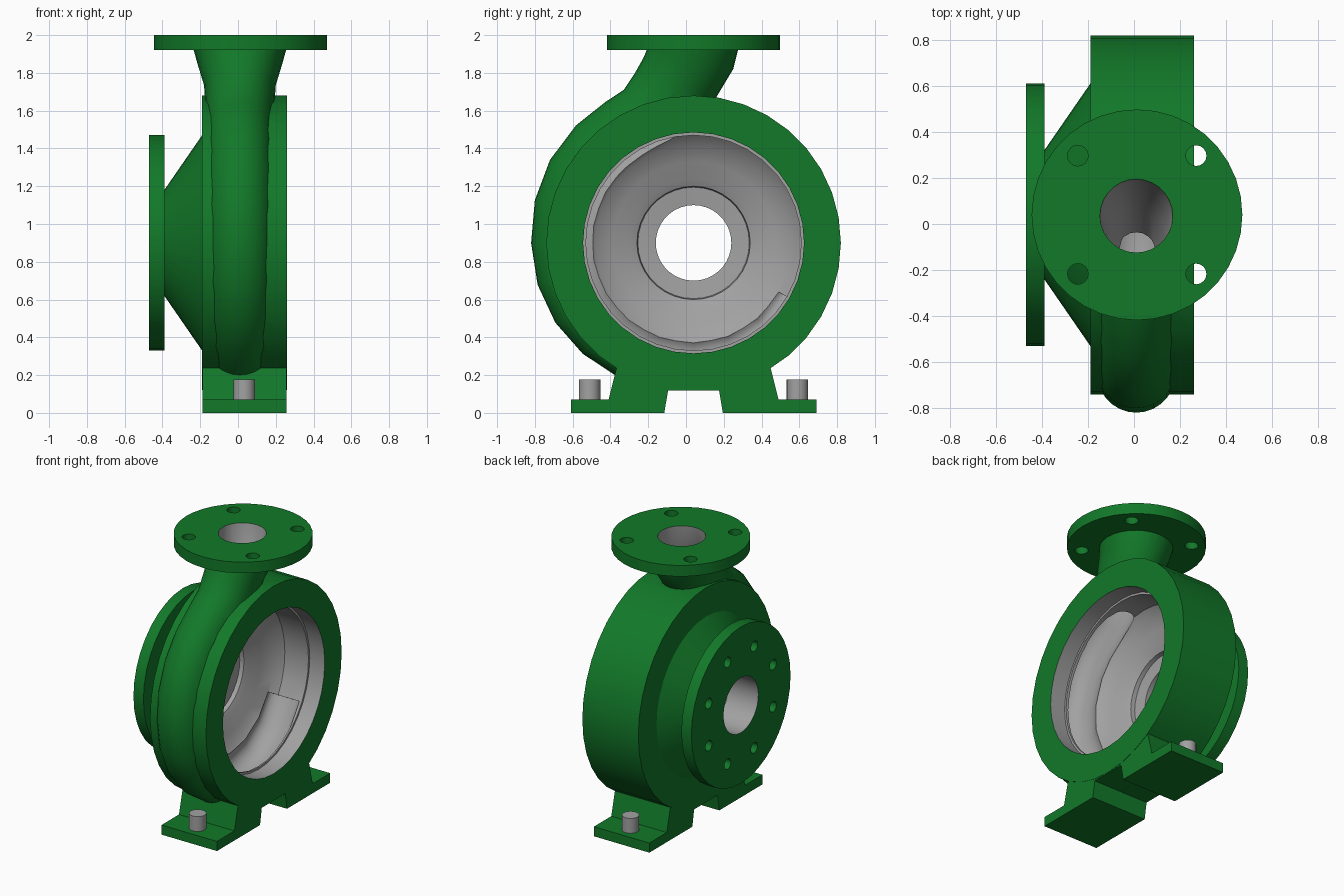
import bpy, bmesh, math
from mathutils import Vector

if "Cube" in bpy.data.objects:
    bpy.data.objects.remove(bpy.data.objects["Cube"])

CY, CZ = 0.04, 0.90          # axis of the casing (runs along x)
N = 36


def material(name, rgb):
    m = bpy.data.materials.new(name)
    m.diffuse_color = (*rgb, 1)
    m.use_nodes = True
    m.node_tree.nodes["Principled BSDF"].inputs["Base Color"].default_value = m.diffuse_color
    return m


GREEN = material("green paint", (0.006, 0.19, 0.022))
GREY = material("bare metal grey", (0.36, 0.36, 0.36))


def loft(name, rings, mat=0):
    """Closed solid skinned over rings of equal length."""
    me = bpy.data.meshes.new(name)
    bm = bmesh.new()
    vs = [[bm.verts.new(p) for p in ring] for ring in rings]
    n = len(vs[0])
    for a, b in zip(vs, vs[1:]):
        for i in range(n):
            j = (i + 1) % n
            bm.faces.new((a[i], a[j], b[j], b[i]))
    bm.faces.new(vs[0])
    bm.faces.new(vs[-1])
    bmesh.ops.recalc_face_normals(bm, faces=bm.faces)
    for f in bm.faces:
        f.material_index = mat
    bm.to_mesh(me)
    bm.free()
    me.materials.append(GREEN)
    me.materials.append(GREY)
    ob = bpy.data.objects.new(name, me)
    bpy.context.collection.objects.link(ob)
    return ob


def ellipse(c, u, v, n=N):
    c, u, v = Vector(c), Vector(u), Vector(v)
    return [c + u * math.cos(2 * math.pi * i / n) + v * math.sin(2 * math.pi * i / n)
            for i in range(n)]


def lathe_x(name, profile, mat=0, y=CY, z=CZ, n=N):
    return loft(name, [ellipse((x, y, z), (0, r, 0), (0, 0, r), n) for x, r in profile], mat)


def cylinder_z(name, x, y, r, z0, z1, mat=0, n=N):
    return loft(name, [ellipse((x, y, z), (r, 0, 0), (0, r, 0), n) for z in (z0, z1)], mat)


def polar(deg, r):
    a = math.radians(deg)
    return CY + r * math.cos(a), CZ + r * math.sin(a)


def channel(name, sections, mat=0, cx=0.01):
    """Elliptical tube; each section is (outer point, inner point, half width in x)."""
    rings = []
    for (oy, oz), (iy, iz), hx in sections:
        c = (cx, (oy + iy) / 2, (oz + iz) / 2)
        rings.append(ellipse(c, (0, (oy - iy) / 2, (oz - iz) / 2), (hx, 0, 0), 28))
    return loft(name, rings, mat)


def combine(base, tool, op):
    mod = base.modifiers.new("cut", 'BOOLEAN')
    mod.operation, mod.solver, mod.object = op, 'EXACT', tool
    bpy.context.view_layer.objects.active = base
    bpy.ops.object.modifier_apply(modifier=mod.name)
    bpy.data.objects.remove(tool)


def smooth(ob):
    bpy.ops.object.select_all(action='DESELECT')
    ob.select_set(True)
    bpy.context.view_layer.objects.active = ob
    bpy.ops.object.shade_smooth_by_angle(angle=math.radians(32))


# Casing: suction flange, cone and drum in one turned profile
casing = lathe_x("pump_casing", [(-0.47, 0.57), (-0.39, 0.57), (-0.39, 0.28),
                                 (-0.19, 0.57), (-0.19, 0.78), (0.26, 0.78)])

# Volute bulge growing round the drum and turning up into the outlet neck
bulge = [(polar(a, r), polar(a, 0.52), 0.17) for a, r in
         [(268, 0.77), (254, 0.795), (240, 0.815), (225, 0.83), (210, 0.845), (195, 0.855),
          (180, 0.86), (165, 0.87), (150, 0.878), (135, 0.88), (122, 0.88)]]
bulge += [((-0.33, 1.71), (0.0, 1.48), 0.18), ((-0.27, 1.80), (0.16, 1.67), 0.19),
          ((-0.225, 1.88), (0.25, 1.82), 0.225), ((-0.20, 1.94), (0.28, 1.94), 0.25)]
combine(casing, channel("volute", bulge), 'UNION')

# Outlet flange
combine(casing, cylinder_z("outlet_flange", 0.013, CY, 0.458, 1.92, 2.0), 'UNION')

# Feet: one mirrored profile swept across the casing
half = [(0.135, 0.118), (0.155, 0), (0.65, 0), (0.65, 0.07), (0.45, 0.07), (0.40, 0.27)]
outline = half + [(-y, z) for y, z in reversed(half)]
combine(casing, loft("feet", [[(x, CY + y, z) for y, z in outline]
                              for x in (-0.188, 0.258)]), 'UNION')

# Machined interior: impeller chamber and suction bore
combine(casing, lathe_x("chamber_cutter", [
    (0.30, 0.585), (0.14, 0.585), (0.14, 0.57), (-0.05, 0.57), (-0.10, 0.52), (-0.14, 0.43),
    (-0.17, 0.34), (-0.19, 0.30), (-0.22, 0.295), (-0.23, 0.20), (-0.50, 0.20)], 1), 'DIFFERENCE')

# Flow passage from the chamber to the outlet
passage = [(polar(a, r), polar(a, 0.48), 0.12) for a, r in
           [(330, 0.61), (310, 0.64), (290, 0.67), (270, 0.69), (250, 0.71), (230, 0.735),
            (210, 0.755), (190, 0.775), (170, 0.79), (150, 0.80), (135, 0.80), (122, 0.80)]]
passage += [((-0.29, 1.63), (-0.05, 1.44), 0.12), ((-0.20, 1.76), (0.08, 1.65), 0.13),
            ((-0.14, 1.89), (0.17, 1.85), 0.15), ((-0.12, 2.03), (0.20, 2.03), 0.16)]
combine(casing, channel("passage_cutter", passage, 1), 'DIFFERENCE')

# Bolt holes in both flanges
for k in range(8):
    y, z = polar(22.5 + 45 * k, 0.40)
    combine(casing, lathe_x("hole_cutter", [(-0.50, 0.038), (-0.375, 0.038)], 0, y, z, 12),
            'DIFFERENCE')
for sx in (-1, 1):
    for sy in (-1, 1):
        combine(casing, cylinder_z("hole_cutter", 0.013 + sx * 0.257, CY + sy * 0.257,
                                   0.045, 1.89, 2.03, 0, 16), 'DIFFERENCE')
smooth(casing)

# Foot bolts
for side, s in (("front", -1), ("rear", 1)):
    smooth(cylinder_z(side + "_foot_bolt", 0.033, CY + s * 0.55, 0.057, 0.05, 0.178, 1, 20))
